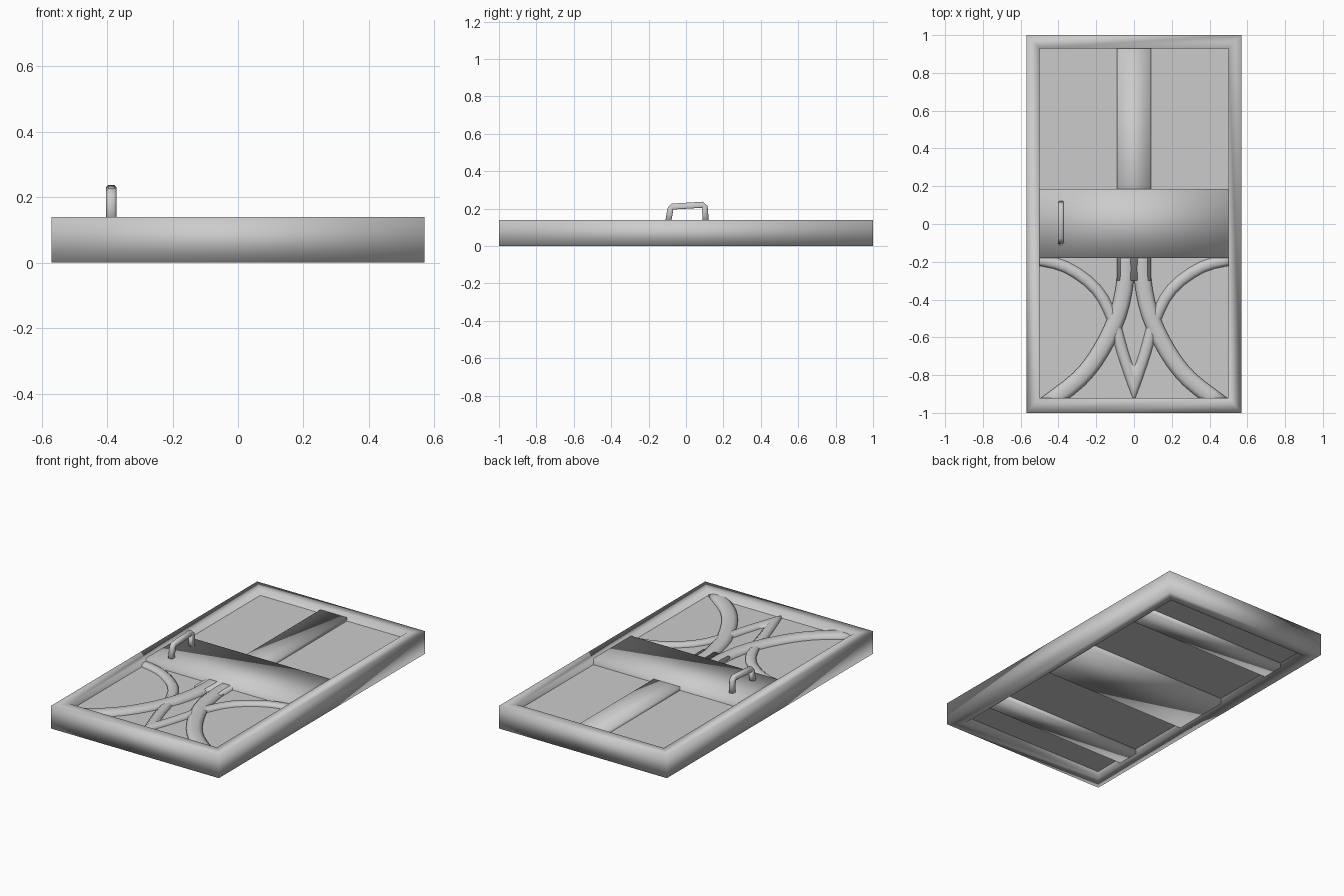
import bpy, bmesh
from mathutils import Vector

old = bpy.data.objects.get("Cube")
if old:
    bpy.data.objects.remove(old, do_unlink=True)

GREY = (0.6, 0.6, 0.6, 1)
mat = bpy.data.materials.new("plain grey")
mat.use_nodes = True
mat.diffuse_color = GREY
mat.node_tree.nodes["Principled BSDF"].inputs["Base Color"].default_value = GREY


def finish(name, bm, smooth=True):
    bmesh.ops.recalc_face_normals(bm, faces=bm.faces)
    me = bpy.data.meshes.new(name)
    bm.to_mesh(me)
    bm.free()
    me.materials.append(mat)
    for p in me.polygons:
        p.use_smooth = smooth
    ob = bpy.data.objects.new(name, me)
    bpy.context.collection.objects.link(ob)
    return ob


def box(name, lo, hi, smooth=True):
    bm = bmesh.new()
    bmesh.ops.create_cube(bm, size=1)
    for v in bm.verts:
        v.co = [lo[i] if v.co[i] < 0 else hi[i] for i in range(3)]
    return finish(name, bm, smooth)


def refine(points, steps=3):
    """Smooth path through the given points."""
    pts = [Vector(p) for p in points]
    ext = [2 * pts[0] - pts[1]] + pts + [2 * pts[-1] - pts[-2]]
    out = []
    for a, b, c, d in zip(ext, ext[1:], ext[2:], ext[3:]):
        for k in range(steps):
            t = k / steps
            out.append(0.5 * (2 * b + (c - a) * t + (2 * a - 5 * b + 4 * c - d) * t ** 2
                              + (3 * b - a - 3 * c + d) * t ** 3))
    return out + [pts[-1]]


def sweep(name, path, axis, profile):
    """Carry a closed (side, axis) profile along a path lying in a plane."""
    bm = bmesh.new()
    axis = Vector(axis)
    rings = []
    for i, p in enumerate(path):
        tangent = (path[min(i + 1, len(path) - 1)] - path[max(i - 1, 0)]).normalized()
        side = tangent.cross(axis)
        rings.append([bm.verts.new(p + side * s + axis * a) for s, a in profile])
    n = len(profile)
    for r, q in zip(rings, rings[1:]):
        for k in range(n):
            bm.faces.new((r[k], r[(k + 1) % n], q[(k + 1) % n], q[k]))
    bm.faces.new(rings[0])
    bm.faces.new(rings[-1])
    return finish(name, bm)


def ribbon(name, points, half, low, high):
    """Low moulding with a softened top, mirrored to both sides."""
    mid = (low + 2 * high) / 3
    profile = [(-half, low), (-half, mid), (-half * 0.5, high),
               (half * 0.5, high), (half, mid), (half, low)]
    ob = sweep(name, refine([(x, y, 0) for x, y in points]), (0, 0, 1), profile)
    mod = ob.modifiers.new("Mirror", "MIRROR")
    mod.use_bisect_axis[0] = True
    mod.use_bisect_flip_axis[0] = True
    return ob


# Outer frame
bm = bmesh.new()
loops = []
for x, y0, y1, z in ((0.57, -1, 1, 0), (0.57, -1, 1, 0.14),
                     (0.5, -0.92, 0.93, 0.14), (0.5, -0.92, 0.93, 0)):
    loops.append([bm.verts.new(c) for c in
                  ((-x, y0, z), (x, y0, z), (x, y1, z), (-x, y1, z))])
for a, b in zip(loops, loops[1:] + loops[:1]):
    for k in range(4):
        bm.faces.new((a[k], a[(k + 1) % 4], b[(k + 1) % 4], b[k]))
finish("frame", bm)

# Panel, middle rail and upright bar
box("panel", (-0.53, -0.95, 0.045), (0.53, 0.95, 0.1), smooth=False)
box("middle_rail", (-0.505, -0.18, 0.01), (0.505, 0.185, 0.138))
box("upright_bar", (-0.09, -0.3, 0.08), (0.09, 0.935, 0.122))

# Cross battens on the back
for name, y in (("upper_batten", 0.65), ("lower_batten", -0.65)):
    box(name, (-0.505, y - 0.07, 0.015), (0.505, y + 0.07, 0.06))

# Curved lattice
ribbon("spreading_arcs",
       [(-0.045, -0.15), (-0.047, -0.3), (-0.085, -0.48),
        (-0.175, -0.67), (-0.29, -0.82), (-0.47, -0.96)], 0.045, 0.08, 0.125)
ribbon("crossing_arcs",
       [(-0.53, -0.185), (-0.36, -0.228), (-0.2, -0.345), (-0.11, -0.51),
        (-0.06, -0.68), (0, -0.855), (0.05, -0.98)], 0.03, 0.08, 0.12)

# Pull handle
handle = [Vector((-0.387, y, z)) for y, z in
          ((-0.097, 0.12), (-0.083, 0.2), (-0.075, 0.211), (0.09, 0.221),
           (0.1, 0.211), (0.107, 0.12))]
r, c = 0.016, 0.009
sweep("pull_handle", handle, (1, 0, 0),
      [(-r, -c), (-r, c), (-c, r), (c, r), (r, c), (r, -c), (c, -r), (-c, -r)])
